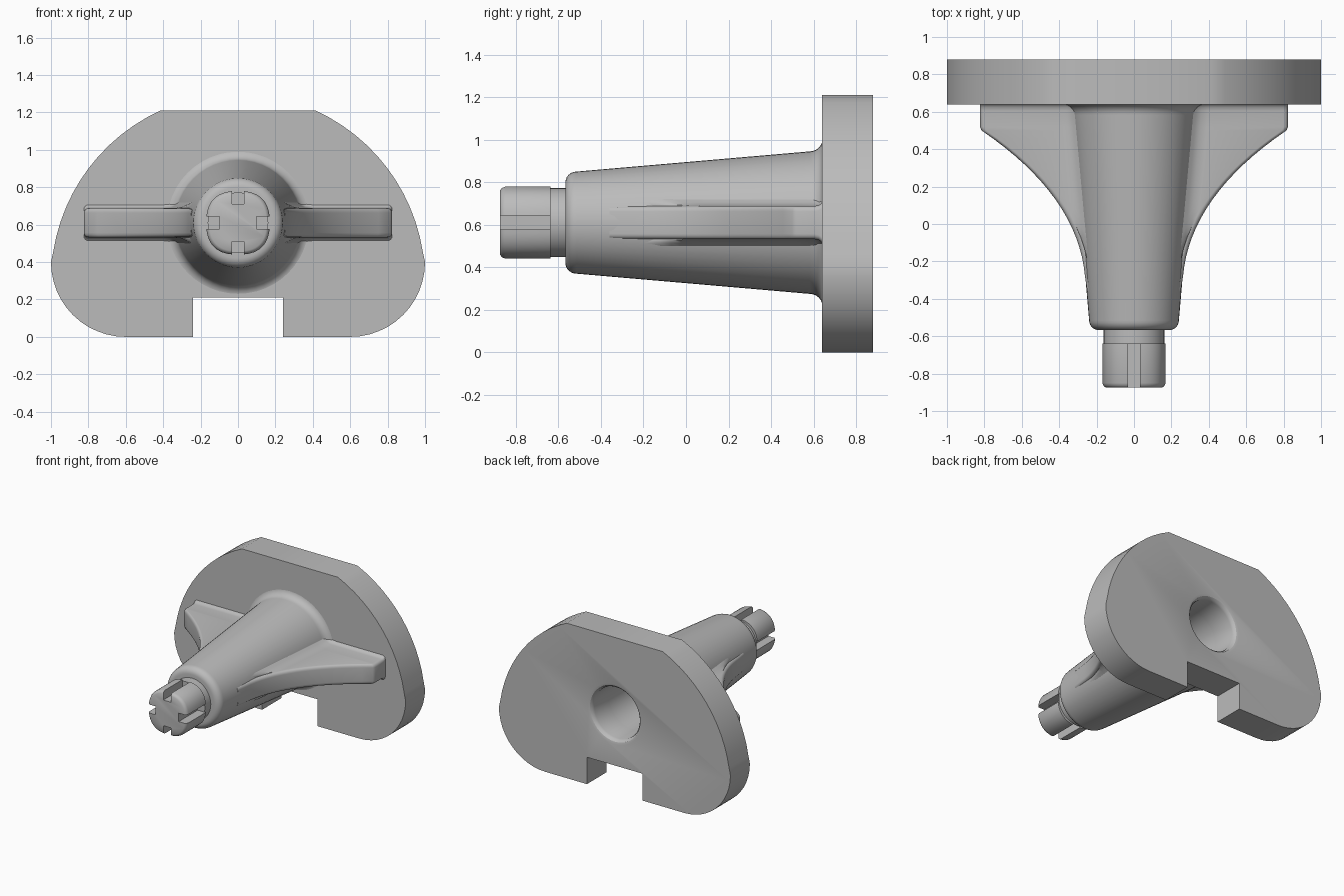
import bpy, bmesh
from math import sin, cos, pi, radians, sqrt

AXIS = 0.61          # height of the spindle axis
PLATE_FRONT, PLATE_BACK = 0.64, 0.88

cube = bpy.data.objects.get("Cube")
if cube:
    bpy.data.objects.remove(cube, do_unlink=True)

grey = bpy.data.materials.new("plain grey")
grey.use_nodes = True
grey.diffuse_color = (0.5, 0.5, 0.5, 1)
bsdf = next(n for n in grey.node_tree.nodes if n.type == 'BSDF_PRINCIPLED')
bsdf.inputs["Base Color"].default_value = (0.5, 0.5, 0.5, 1)


def loft(name, sections):
    """Skin closed loops of equal length and cap both ends."""
    bm = bmesh.new()
    rings = [[bm.verts.new(p) for p in s] for s in sections]
    n = len(rings[0])
    for a, b in zip(rings, rings[1:]):
        for i in range(n):
            j = (i + 1) % n
            bm.faces.new((a[i], a[j], b[j], b[i]))
    bm.faces.new(rings[0])
    bm.faces.new(rings[-1])
    bmesh.ops.recalc_face_normals(bm, faces=bm.faces)
    mesh = bpy.data.meshes.new(name)
    bm.to_mesh(mesh)
    bm.free()
    mesh.materials.append(grey)
    obj = bpy.data.objects.new(name, mesh)
    bpy.context.collection.objects.link(obj)
    return obj


def lathe(name, profile, steps=48):
    """Turn (radius, y) points around the spindle axis."""
    angles = [2 * pi * i / steps for i in range(steps)]
    return loft(name, [[(r * cos(a), y, AXIS + r * sin(a)) for a in angles]
                       for r, y in profile])


def smooth(obj, angle=30):
    bpy.ops.object.select_all(action='DESELECT')
    obj.select_set(True)
    bpy.context.view_layer.objects.active = obj
    bpy.ops.object.shade_smooth_by_angle(angle=radians(angle))


def arc(cx, cz, r, start, end, steps):
    angles = [radians(start + (end - start) * i / steps) for i in range(steps + 1)]
    return [(cx + r * cos(a), cz + r * sin(a)) for a in angles]


# Base plate: flat top, round shoulders, notch in the bottom edge
half = [(0.24, 0.21), (0.24, 0)]
half += arc(0.6, 0.4, 0.4, -90, 0, 12)
half += arc(0, 0.3, 1.0, 9, 65.5, 12)
outline = half + [(-x, z) for x, z in reversed(half)]
plate = loft("base_plate", [[(x, y, z) for x, z in outline]
                            for y in (PLATE_FRONT, PLATE_BACK)])

# Bore through the plate with a rounded rim
cutter = lathe("bore_cutter", [(0.2, 0.6), (0.2, 0.845), (0.206, 0.863),
                               (0.217, 0.875), (0.235, PLATE_BACK), (0.235, 0.95)])
cutter.hide_render = True
cut = plate.modifiers.new("bore", 'BOOLEAN')
cut.operation = 'DIFFERENCE'
cut.solver = 'EXACT'
cut.object = cutter
bpy.context.view_layer.objects.active = plate
bpy.ops.object.modifier_apply(modifier=cut.name)
bpy.data.objects.remove(cutter, do_unlink=True)
smooth(plate)


def cone_radius(y):
    return 0.24 + 0.086 * (y + 0.5)


# Tapered hollow body with root fillet, rounded nose and neck
fillet = [(0.395 - 0.06 * sin(a), 0.642 - 0.06 * (1 - cos(a)))
          for a in [pi / 2 * i / 6 for i in range(7)]]
nose = [(0.19 + 0.05 * cos(a), -0.515 - 0.052 * sin(a))
        for a in [pi / 2 * i / 6 for i in range(7)]]
body = lathe("tapered_body", [(0.17, -0.3), (0.2, 0.66), (0.395, 0.66)] + fillet
             + nose + [(0.162, -0.567), (0.162, -0.64)])
smooth(body)


# Tip with four lengthwise slots
def tip_loop(y, scale):
    slot, floor, loop = 0.033, 0.1, []
    for q in range(4):
        c, s = round(cos(q * pi / 2)), round(sin(q * pi / 2))
        quarter = [(floor, slot)]
        for i in range(13):
            a = radians(11.2 + (78.8 - 11.2) * i / 12)
            r = 0.17 * scale / (cos(a) ** 2.5 + sin(a) ** 2.5) ** 0.4
            x, z = r * cos(a), r * sin(a)
            quarter.append((max(x, slot), max(z, slot)))
        quarter[1] = (quarter[1][0], slot)
        quarter[-1] = (slot, quarter[-1][1])
        quarter.append((slot, floor))
        loop += [(x * c - z * s, y, AXIS + x * s + z * c) for x, z in quarter]
    return loop


tip = loft("slotted_tip", [tip_loop(-0.638, 1), tip_loop(-0.85, 1),
                           tip_loop(-0.866, 0.965), tip_loop(-0.875, 0.89)])
smooth(tip, 40)


# Side fins: swept outer edge, rounded rim, fillets to the body and plate
def fin_loop(side, y, edge, flare):
    h, rim = 0.078, 0.025
    r = cone_radius(y)
    root = sqrt(r * r - (h + 0.04) ** 2) - 0.006
    top = [(root, h + 0.04), (r - 0.002, h + 0.018), (r + 0.025, h + 0.004),
           (r + 0.06, h)]
    top = [(min(x, edge - rim), z + flare) for x, z in top]
    top += [(edge - rim + rim * sin(a), h - rim + rim * cos(a) + flare)
            for a in [pi / 2 * i / 4 for i in range(5)]]
    loop = top + [(x, -z) for x, z in reversed(top)]
    return [(side * x, y, AXIS + z) for x, z in loop]


stations = [(-0.36, 0.25, 0)]
for i in range(17):
    t = i / 16
    a, b, c = (1 - t) ** 2, 2 * t * (1 - t), t * t
    stations.append((-0.28 * a + 0.15 * b + 0.5 * c,
                     0.262 * a + 0.3 * b + 0.815 * c, 0))
stations += [(0.52, 0.824, 0), (0.605, 0.824, 0), (0.625, 0.824, 0.004),
             (0.636, 0.824, 0.012), (0.645, 0.824, 0.025)]
for side, label in ((1, "left"), (-1, "right")):
    smooth(loft(label + "_fin", [fin_loop(side, *s) for s in stations]), 40)
